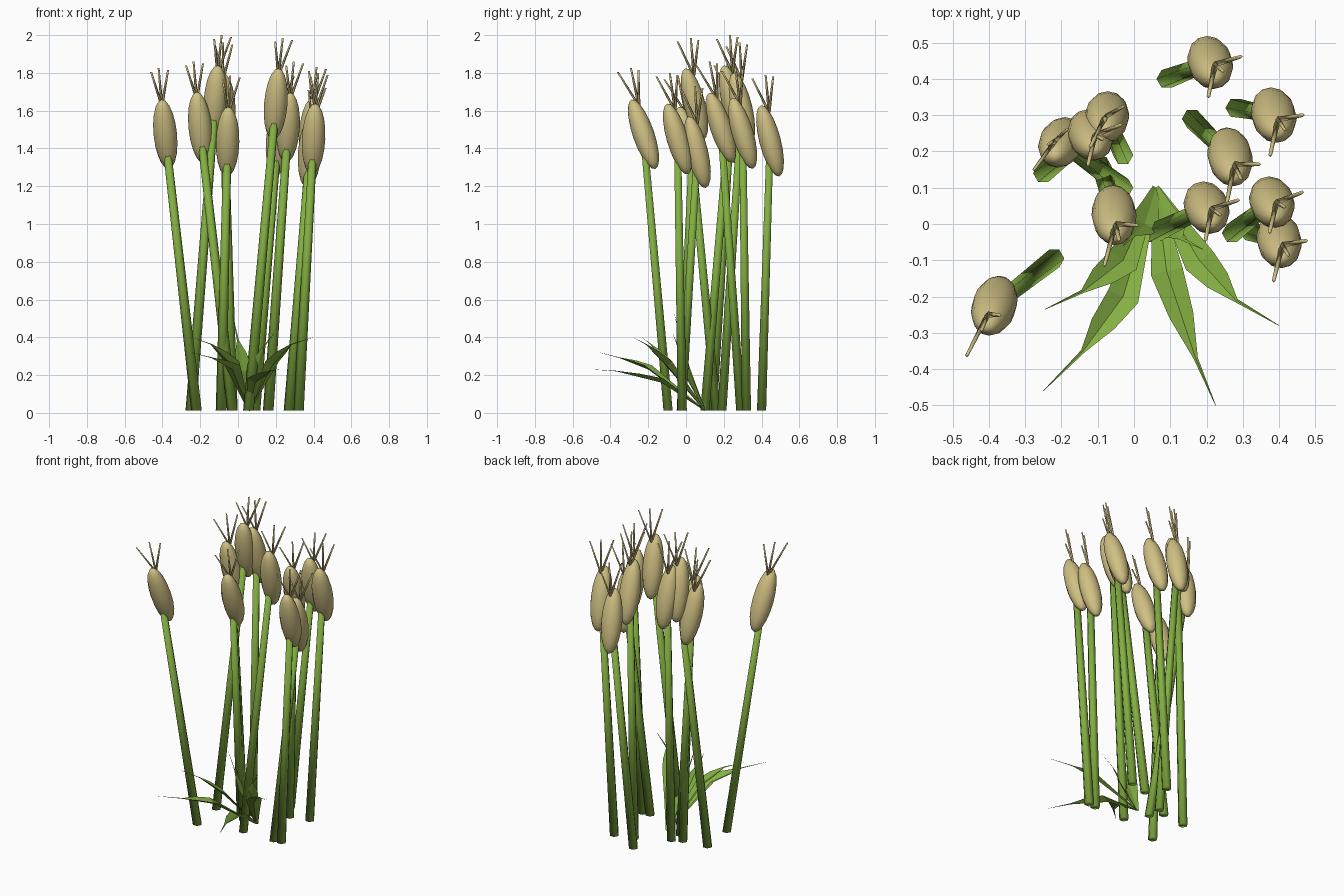
import bpy, bmesh, math
from mathutils import Vector, Matrix

if "Cube" in bpy.data.objects:
    bpy.data.objects.remove(bpy.data.objects["Cube"])


def material(name, col):
    m = bpy.data.materials.new(name)
    m.diffuse_color = (*col, 1)
    m.use_nodes = True
    m.node_tree.nodes["Principled BSDF"].inputs["Base Color"].default_value = m.diffuse_color
    return m


GREEN = material("leaf green", (0.23, 0.43, 0.055))
TAN = material("seed tan", (0.63, 0.53, 0.23))


def finish(bm, name, mat, smooth=True):
    me = bpy.data.meshes.new(name)
    bm.to_mesh(me)
    bm.free()
    for p in me.polygons:
        p.use_smooth = smooth
    me.materials.append(mat)
    ob = bpy.data.objects.new(name, me)
    bpy.context.collection.objects.link(ob)
    return ob


def rod(name, a, b, r1, r2, sides, mat):
    """Tapered rod whose ends are cut level."""
    bm = bmesh.new()
    rings = []
    for p, r in ((a, r1), (b, r2)):
        rings.append([bm.verts.new(p + Vector((r * math.cos(t), r * math.sin(t), 0)))
                      for t in (2 * math.pi * i / sides for i in range(sides))])
    lo, hi = rings
    for i in range(sides):
        j = (i + 1) % sides
        bm.faces.new((lo[i], lo[j], hi[j], hi[i]))
    bm.faces.new(lo[::-1])
    bm.faces.new(hi)
    return finish(bm, name, mat)


def seed_head(c, axis):
    bm = bmesh.new()
    bmesh.ops.create_uvsphere(bm, u_segments=12, v_segments=10, radius=1)
    rot = Vector((0, 0, 1)).rotation_difference(axis).to_matrix().to_4x4()
    mat = Matrix.Translation(c) @ rot @ Matrix.Diagonal((0.062, 0.057, 0.195, 1))
    bmesh.ops.transform(bm, matrix=mat, verts=bm.verts)
    finish(bm, "seed_head", TAN)


# Reeds: base x, base y, head x, head y, head z
REEDS = [
    (0.09, 0.40, 0.21, 0.445, 1.44), (0.28, 0.32, 0.385, 0.30, 1.48),
    (0.16, 0.29, 0.265, 0.185, 1.51), (0.055, -0.025, 0.20, 0.045, 1.635),
    (0.27, -0.025, 0.38, 0.06, 1.38), (0.32, -0.02, 0.40, -0.045, 1.45),
    (-0.09, 0.16, -0.055, 0.025, 1.435), (-0.03, 0.10, -0.20, 0.225, 1.51),
    (-0.25, 0.14, -0.12, 0.245, 1.65), (-0.03, 0.19, -0.075, 0.295, 1.61),
    (-0.22, -0.095, -0.385, -0.225, 1.475),
]
AWNS = [(0.055, 0.015, 0.19), (-0.035, -0.095, 0.18), (0.005, -0.025, 0.20)]
for bx, by, hx, hy, hz in REEDS:
    base, head = Vector((bx, by, 0.012)), Vector((hx, hy, hz))
    d = (head - base) / hz
    rod("stalk", base, head, 0.028, 0.021, 6, GREEN)
    seed_head(head, Vector((d.x * 0.9, d.y * 0.7 - 0.28, 1)))
    # bristles on top of the seed head
    root = head + Vector((d.x * 0.16, d.y * 0.16 - 0.01, 0.15))
    for off in AWNS:
        tip = root + Vector(off) + Vector((d.x, d.y, 0)) * 0.2
        rod("bristle", root, tip, 0.008, 0.005, 4, TAN)

# Leaf blades: shoulder point, end of the wide part, thread-thin tip
ROOT = Vector((0.06, 0.10, 0.01))
BLADES = [
    ((0.09, -0.13, 0.16), (0.17, -0.37, 0.22), (0.225, -0.50, 0.23)),
    ((-0.03, -0.20, 0.23), (-0.14, -0.35, 0.29), (-0.25, -0.46, 0.32)),
    ((-0.03, -0.10, 0.25), (-0.14, -0.185, 0.36), (-0.245, -0.235, 0.40)),
    ((0.18, -0.10, 0.25), (0.28, -0.21, 0.36), (0.40, -0.28, 0.40)),
    ((0.03, 0.0, 0.22), (0.0, -0.03, 0.38), (-0.03, -0.06, 0.52)),
    ((0.09, 0.0, 0.20), (0.13, -0.04, 0.34), (0.19, -0.07, 0.42)),
]
for mid, end, tip in BLADES:
    mid, end, tip = Vector(mid), Vector(end), Vector(tip)
    pts = [ROOT, ROOT.lerp(mid, 0.5), mid, mid.lerp(end, 0.5), end, tip]
    widths = [0.010, 0.026, 0.045, 0.034, 0.006, 0.0008]
    flat = end - ROOT
    side = Vector((-flat.y, flat.x, 0)).normalized()
    bm = bmesh.new()
    rows = []
    for p, w in zip(pts, widths):
        lift = Vector((0, 0, w * 0.5))
        rows.append([bm.verts.new(q) for q in (p + side * w + lift, p, p - side * w + lift)])
    for a, b in zip(rows, rows[1:]):
        for i in (0, 1):
            bm.faces.new((a[i + 1], b[i + 1], b[i], a[i]))
    bmesh.ops.recalc_face_normals(bm, faces=bm.faces)
    if sum(f.normal.z for f in bm.faces) < 0:
        bmesh.ops.reverse_faces(bm, faces=bm.faces)
    finish(bm, "leaf_blade", GREEN, False)
